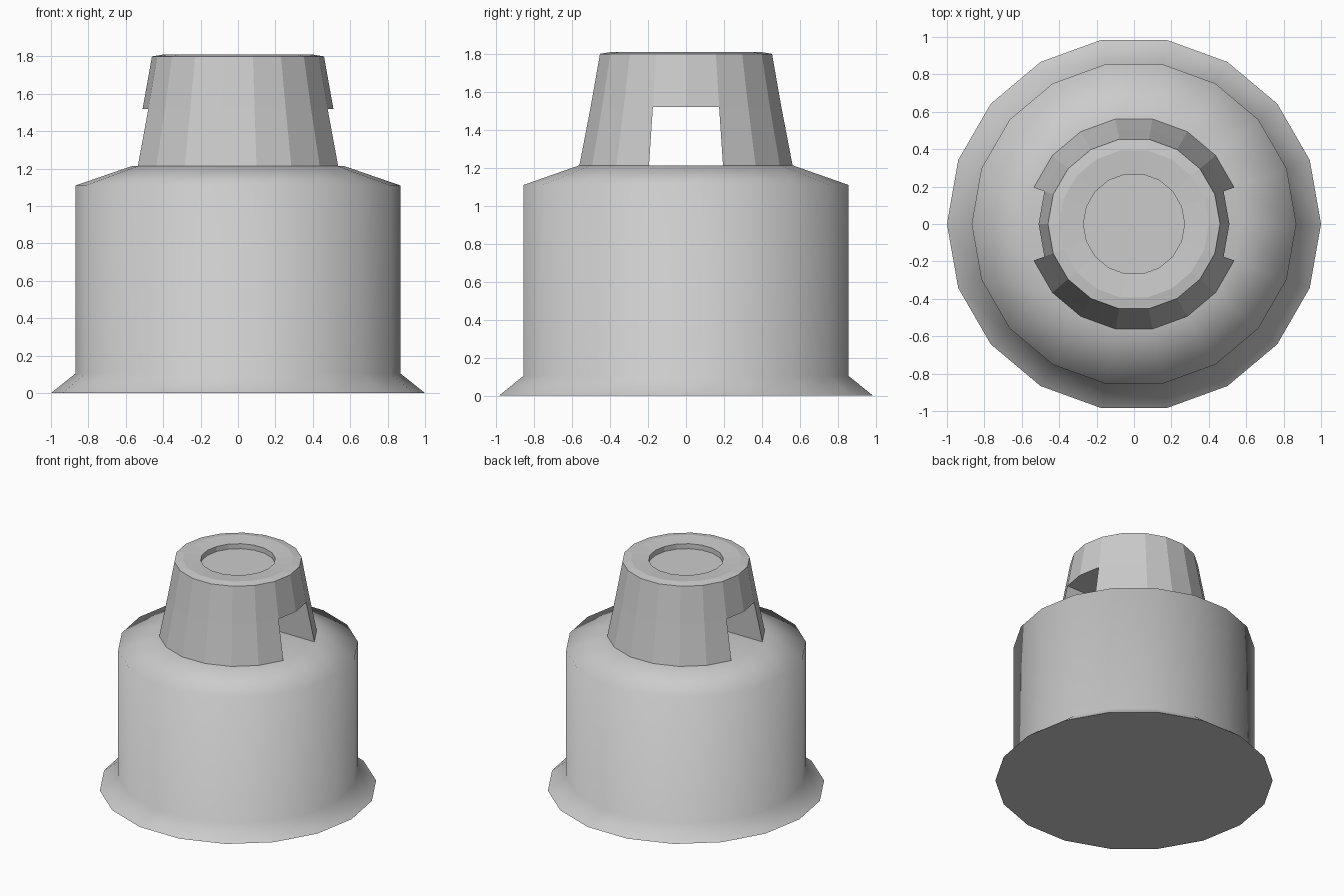
import bpy, bmesh, math

if "Cube" in bpy.data.objects:
    bpy.data.objects.remove(bpy.data.objects["Cube"])

SIDES = 18


def ring(bm, r, z):
    return [bm.verts.new((r * math.cos(math.tau * i / SIDES),
                          r * math.sin(math.tau * i / SIDES), z)) for i in range(SIDES)]


def skirt(bm, low, high, skip=()):
    for i in range(SIDES):
        if i not in skip:
            j = (i + 1) % SIDES
            bm.faces.new((low[i], low[j], high[j], high[i]))


def finish(bm, name):
    mesh = bpy.data.meshes.new(name)
    bm.to_mesh(mesh)
    bm.free()
    ob = bpy.data.objects.new(name, mesh)
    bpy.context.collection.objects.link(ob)
    return ob


# Body: flared foot, straight drum, sloped shoulder, flat top
bm = bmesh.new()
rings = [ring(bm, r, z) for r, z in [(1, 0), (0.868, 0.105), (0.868, 1.11), (0.57, 1.213)]]
for a, b in zip(rings, rings[1:]):
    skirt(bm, a, b)
bm.faces.new(rings[0][::-1])
bm.faces.new(rings[-1])
body = finish(bm, "body")
bpy.context.view_layer.objects.active = body
body.select_set(True)
bpy.ops.object.shade_smooth_by_angle(angle=math.radians(75))

# Tower: tapered, faceted, shallow dish on top, side-to-side passage below
bm = bmesh.new()
profile = [(0.57, 1.213), (0.51, 1.52), (0.46, 1.80), (0.40, 1.81), (0.27, 1.80), (0.27, 1.76)]
rings = [ring(bm, r, z) for r, z in profile]
for k, (a, b) in enumerate(zip(rings, rings[1:])):
    skirt(bm, a, b, skip=(0, 17, 8, 9) if k == 0 else ())
bm.faces.new(rings[-1])

# Passage cheeks and ceiling
low, mid = rings[0], rings[1]
bm.faces.new((low[1], mid[1], mid[8], low[8]))
bm.faces.new((low[10], mid[10], mid[17], low[17]))
bm.faces.new([mid[i] for i in (17, 10, 9, 8, 1, 0)])
finish(bm, "tower")
